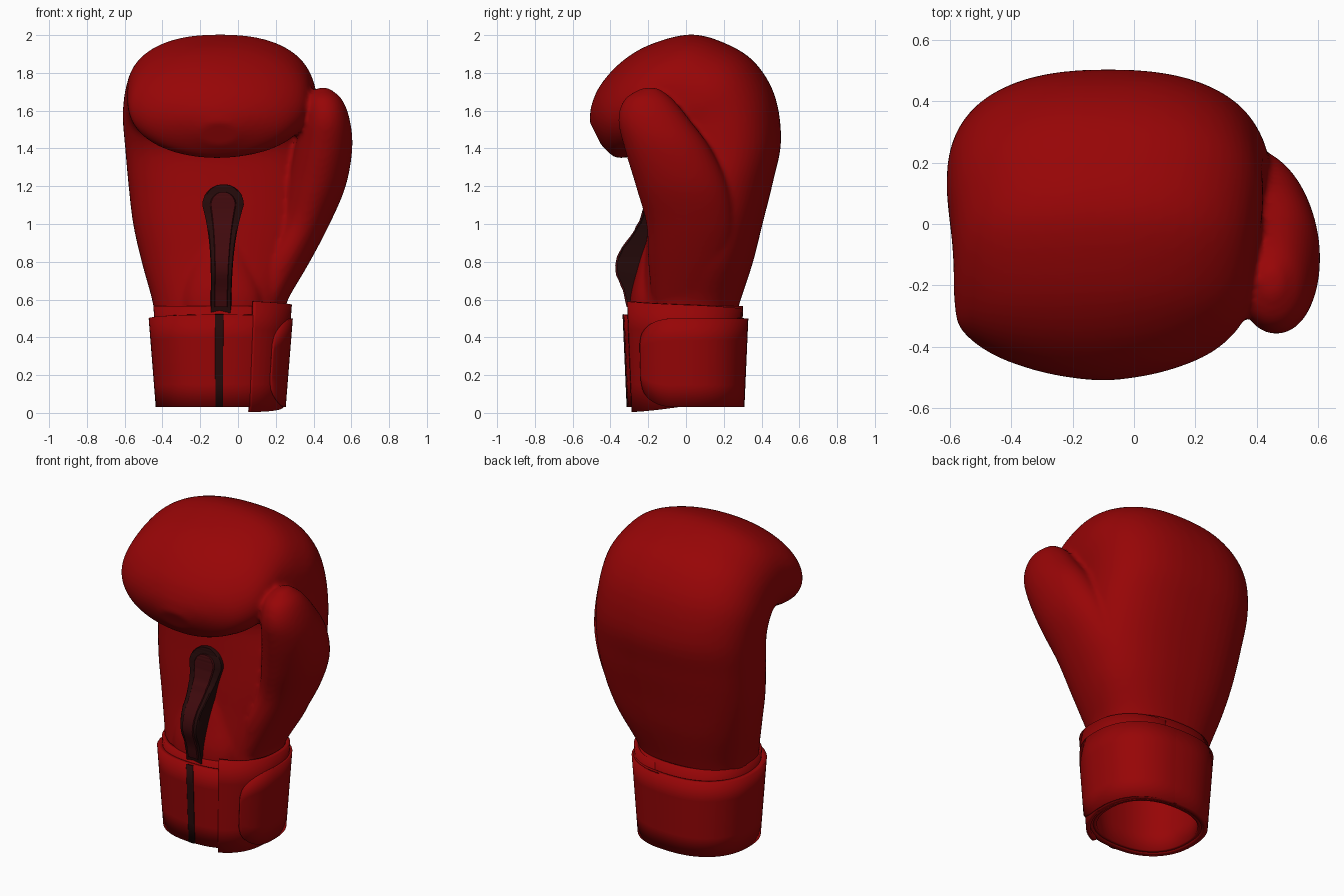
import bpy, bmesh, math
from mathutils import Vector

cube = bpy.data.objects.get("Cube")
if cube:
    bpy.data.objects.remove(cube)


def material(name, color):
    mat = bpy.data.materials.new(name)
    mat.use_nodes = True
    mat.diffuse_color = (*color, 1)
    shader = mat.node_tree.nodes["Principled BSDF"]
    shader.inputs["Base Color"].default_value = (*color, 1)
    shader.inputs["Roughness"].default_value = 0.6
    return mat


RED = material("red leather", (0.31, 0.0015, 0.002))
BLACK = material("dark trim", (0.018, 0.003, 0.003))
BROWN = material("dark red lining", (0.05, 0.003, 0.004))


def finish(bm, name, mat, angle=40):
    bmesh.ops.recalc_face_normals(bm, faces=bm.faces)
    mesh = bpy.data.meshes.new(name)
    bm.to_mesh(mesh)
    bm.free()
    obj = bpy.data.objects.new(name, mesh)
    bpy.context.collection.objects.link(obj)
    mesh.materials.append(mat)
    bpy.ops.object.select_all(action="DESELECT")
    obj.select_set(True)
    bpy.context.view_layer.objects.active = obj
    bpy.ops.object.shade_smooth_by_angle(angle=math.radians(angle))
    return obj


def interpolate(rows, steps):
    """Catmull-Rom curve through tuples of any length."""
    out = []
    for i in range(len(rows) - 1):
        quad = [rows[max(i - 1, 0)], rows[i], rows[i + 1], rows[min(i + 2, len(rows) - 1)]]
        for s in range(steps):
            t = s / steps
            out.append(tuple(
                b + 0.5 * t * (c - a + t * (2 * a - 5 * b + 4 * c - d + t * (3 * (b - c) + d - a)))
                for a, b, c, d in zip(*quad)))
    return out + [rows[-1]]


def power(v, n):
    return math.copysign(abs(v) ** (2 / n), v)


def loft(bm, rows, sides=56, steps=5):
    """Closed body; each row is palm y, palm z, back y, back z, x min, x max, squareness."""
    rings = []
    for py, pz, by, bz, x0, x1, n in interpolate(rows, steps):
        mid = Vector(((x0 + x1) / 2, (py + by) / 2, (pz + bz) / 2))
        half = Vector((0, (by - py) / 2, (bz - pz) / 2))
        ring = []
        for k in range(sides):
            a = math.tau * k / sides
            co = mid + half * power(math.sin(a), n)
            co.x += (x1 - x0) / 2 * power(math.cos(a), n)
            ring.append(bm.verts.new(co))
        rings.append(ring)
    for lo, hi in zip(rings, rings[1:]):
        for k in range(sides):
            j = (k + 1) % sides
            bm.faces.new((lo[k], lo[j], hi[j], hi[k]))
    bm.faces.new(rings[0])
    bm.faces.new(rings[-1])


# Padded hand: palm and back run up, then curl forward into the fist
HAND = [
    (-.26, .50, .26, .50, -.44, .24, 2.4), (-.25, .60, .29, .60, -.455, .265, 2.4),
    (-.22, .80, .355, .80, -.51, .37, 2.4), (-.20, 1.0, .405, 1.0, -.555, .43, 2.4),
    (-.18, 1.2, .46, 1.22, -.58, .445, 2.4), (-.17, 1.36, .503, 1.44, -.597, .43, 2.4),
    (-.19, 1.43, .47, 1.68, -.61, .42, 2.4), (-.22, 1.42, .36, 1.86, -.605, .42, 2.4),
    (-.25, 1.39, .2, 1.96, -.595, .41, 2.4), (-.28, 1.365, .02, 2.003, -.588, .395, 2.35),
    (-.31, 1.353, -.19, 1.95, -.585, .38, 2.2), (-.34, 1.35, -.34, 1.86, -.565, .34, 2.05),
    (-.37, 1.352, -.45, 1.74, -.48, .26, 2), (-.40, 1.37, -.5, 1.63, -.36, .15, 2),
    (-.45, 1.42, -.51, 1.54, -.2, 0, 2)]
# Thumb: y min, y max, x min, x max at each height
THUMB = {
    .52: (-.16, .16, .05, .22), .6: (-.18, .2, .06, .262), .8: (-.2, .25, .1, .38),
    1.0: (-.21, .26, .2, .485), 1.2: (-.265, .225, .25, .57), 1.4: (-.325, .13, .3, .605),
    1.55: (-.358, .02, .335, .592), 1.66: (-.325, -.07, .36, .55), 1.72: (-.23, -.15, .42, .48)}
# Gathered leather swelling around the lacing
GATHER = [(-.30, .50, -.30, .13), (-.295, .62, -.30, .13), (-.265, .75, -.27, .09),
          (-.225, .9, -.2, .03), (-.19, 1.0, -.15, -.02)]

bm = bmesh.new()
loft(bm, HAND)
loft(bm, [(y0, z, y1, z, x0, x1, 2.05) for z, (y0, y1, x0, x1) in THUMB.items()])
loft(bm, [(y, z, -.05, z, x0, x1, 2.2) for y, z, x0, x1 in GATHER])
mitt = finish(bm, "padded_mitt", RED, 180)
blend = mitt.modifiers.new("blend", "REMESH")
blend.mode = "VOXEL"
blend.voxel_size = 0.014
blend.use_smooth_shade = True
relax = mitt.modifiers.new("relax", "SMOOTH")
relax.factor = 0.5
relax.iterations = 5


def cuff_point(a, z, offset):
    """Point on the wrist; angle 0 is +x, -90 degrees is the front."""
    t = z / 0.5
    rx, ry = .335 + .04 * t + offset, .308 + .022 * t + offset
    return Vector((-.098 + rx * power(math.cos(a), 2.3), ry * power(math.sin(a), 2.3), z))


def band(name, start, end, low, high, offset, thick, mat=RED, steps=72, sink=0):
    """Curved strap between two angles; edge heights are functions, sink buries the far end."""
    bm = bmesh.new()
    closed = end - start >= 360
    columns = []
    for k in range(steps + (not closed)):
        f = k / steps
        a = math.radians(start + (end - start) * f)
        lo, hi = low(f), high(f)
        out = offset - sink * f ** 3
        columns.append([bm.verts.new(cuff_point(a, lo + (hi - lo) * s / 4, out)) for s in range(5)])
    pairs = list(zip(columns, columns[1:])) + ([(columns[-1], columns[0])] if closed else [])
    for p, q in pairs:
        for s in range(4):
            bm.faces.new((p[s], q[s], q[s + 1], p[s + 1]))
    obj = finish(bm, name, mat)
    solid = obj.modifiers.new("thickness", "SOLIDIFY")
    solid.thickness = thick
    solid.offset = -1
    return obj


def level(z):
    return lambda f: z


def rounded(f, edge, bulge):
    """Plate edge height with a rounded end at f = 0."""
    t = min(f / 0.28, 1)
    return edge + bulge * (1 - math.sqrt(1 - (1 - t) ** 2))


# Wrist layers: inner collar, wrapped strap, front flap and rounded closing tab
band("inner_collar", 0, 360, level(.035), level(.565), -.03, .025)
band("wrist_strap", 0, 360, level(.03),
     lambda f: .5 + .02 * max(0, -math.sin(math.tau * f)), 0, .035)
band("front_flap", -65, 75, lambda f: .005 + .035 * min(f * 2, 1) ** 2,
     lambda f: .59 - .04 * f, .006, .025, sink=.035)
band("closing_tab", -44, 85, lambda f: rounded(f, .03, .14),
     lambda f: rounded(f, .5, -.14), .014, .012, sink=.015)
band("front_seam_strip", -92.4, -88, level(.03), level(.522), .005, .008, BLACK, 6)


# Keyhole lacing: bulging outline with a lining set in its face
def keyhole(name, width, bottom, top, front, mat):
    profile = [(.53, -.30), (.64, -.325), (.75, -.365), (.85, -.345),
               (.95, -.275), (1.05, -.225), (1.22, -.20)]
    curve = interpolate(profile, 10)
    bm = bmesh.new()
    rows = []
    head = top - width
    for i in range(41):
        f = 1 - (1 - i / 40) ** 2
        z = bottom + (top - bottom) * f
        y = [p for p in curve if p[0] <= z + .001][-1][1] - front
        if z > head:
            w = math.sqrt(max(width ** 2 - (z - head) ** 2, .00001))
        else:
            w = width * (.5 + .5 * max(0, (z - .55) / (head - .55)) ** 3)
        x = -.077 - .013 * (1.2 - z) / .6
        rows.append([bm.verts.new((x + dx * w, y + dy, z)) for dx, dy in
                     ((-1, .25), (-1, .006), (-.92, 0), (.92, 0), (1, .006), (1, .25))])
    for p, q in zip(rows, rows[1:]):
        for k in range(6):
            j = (k + 1) % 6
            bm.faces.new((p[k], p[j], q[j], q[k]))
    bm.faces.new(rows[0])
    bm.faces.new(rows[-1])
    return finish(bm, name, mat)


keyhole("lacing_outline", .11, .53, 1.21, 0, BLACK)
keyhole("lacing_lining", .069, .56, 1.17, .009, BROWN)
